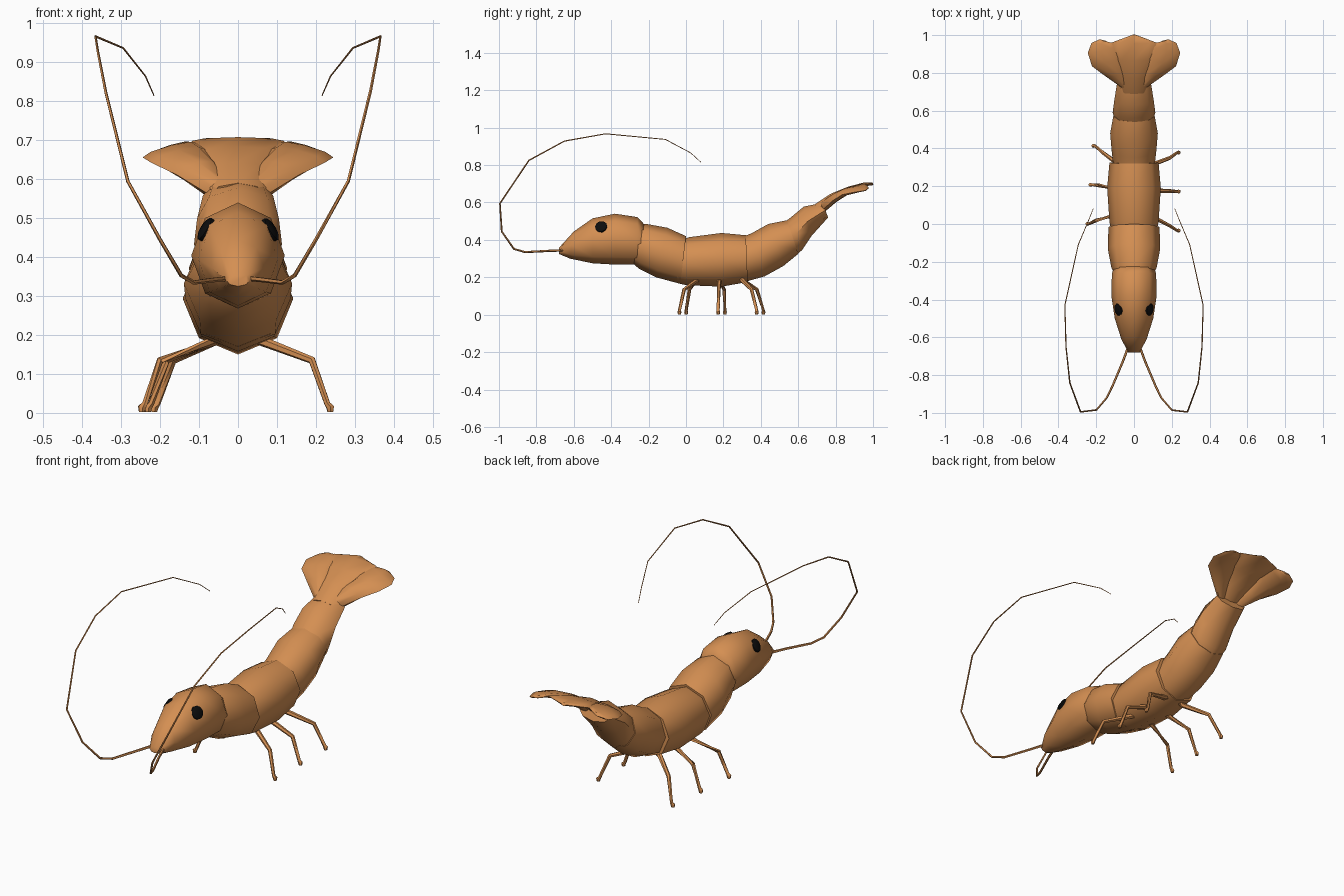
import bpy, bmesh, math
from mathutils import Vector as V

if "Cube" in bpy.data.objects:
    bpy.data.objects.remove(bpy.data.objects["Cube"])


def material(name, rgb):
    m = bpy.data.materials.new(name)
    m.diffuse_color = (*rgb, 1)
    m.use_nodes = True
    m.node_tree.nodes["Principled BSDF"].inputs["Base Color"].default_value = m.diffuse_color
    return m


SHELL = material("shell orange", (0.66, 0.275, 0.085))
BLACK = material("eye black", (0.004, 0.004, 0.004))


def skin(name, rings, mat=SHELL, angle=55):
    """Skin a list of equal rings into a closed mesh."""
    bm = bmesh.new()
    loops = [[bm.verts.new(p) for p in r] for r in rings]
    n = len(loops[0])
    for a, b in zip(loops, loops[1:]):
        for i in range(n):
            j = (i + 1) % n
            bm.faces.new((a[i], a[j], b[j], b[i]))
    bm.faces.new(loops[0])
    bm.faces.new(loops[-1])
    bmesh.ops.recalc_face_normals(bm, faces=bm.faces)
    me = bpy.data.meshes.new(name)
    bm.to_mesh(me)
    bm.free()
    me.materials.append(mat)
    ob = bpy.data.objects.new(name, me)
    bpy.context.collection.objects.link(ob)
    bpy.ops.object.select_all(action='DESELECT')
    ob.select_set(True)
    bpy.context.view_layer.objects.active = ob
    bpy.ops.object.shade_smooth_by_angle(angle=math.radians(angle))
    return ob


def oval(a, b, w, n=8):
    """Ring with one axis from a to b and the other half axis w."""
    a, b, w = V(a), V(b), V(w)
    c, h = (a + b) / 2, (a - b) / 2
    return [c + h * math.cos(t) + w * math.sin(t)
            for t in (2 * math.pi * i / n for i in range(n))]


def tube(name, pts, radii, n=5):
    pts = [V(p) for p in pts]
    rings = []
    for i, (p, r) in enumerate(zip(pts, radii)):
        d = (pts[min(i + 1, len(pts) - 1)] - pts[max(i - 1, 0)]).normalized()
        u = d.cross(V((0.8, 0.1, 0.6))).normalized()
        v = d.cross(u)
        rings.append(oval(p + u * r, p - u * r, v * r, n))
    return skin(name, rings)


# Body segments: each ring is top y, top z, bottom y, bottom z, half width
segments = {
    "head": [(-.68, .357, -.68, .325, .03), (-.60, .445, -.62, .30, .067),
             (-.50, .515, -.50, .275, .102), (-.38, .54, -.38, .268, .12),
             (-.26, .522, -.26, .268, .117), (-.22, .48, -.245, .27, .105)],
    "thorax": [(-.25, .485, -.28, .27, .104), (-.21, .485, -.25, .245, .12),
               (-.10, .465, -.16, .20, .139), (0, .42, -.03, .165, .135)],
    "belly": [(-.03, .40, -.05, .17, .12), (.02, .415, 0, .158, .13),
              (.19, .437, .19, .15, .142), (.32, .425, .33, .175, .13)],
    "rear_belly": [(.30, .415, .33, .18, .11), (.35, .435, .42, .205, .118),
                   (.44, .485, .52, .26, .126), (.54, .505, .60, .325, .11)],
    "tail_base": [(.52, .49, .58, .31, .10), (.56, .52, .62, .345, .113),
                  (.63, .578, .67, .42, .105), (.73, .598, .76, .52, .09)],
}
parts = {name: skin(name, [oval((0, ty, tz), (0, by, bz), (w, 0, 0))
                           for ty, tz, by, bz, w in rows])
         for name, rows in segments.items()}

# Tail fan, middle plate: y, z, half width, half thickness
skin("tail_plate", [oval((-w, y, z), (w, y, z), (0, -.4 * t, t))
                    for y, z, w, t in [(.70, .56, .07, .03), (.78, .62, .075, .025),
                                       (.87, .67, .095, .014), (.96, .698, .12, .01),
                                       (1.0, .70, .012, .007)]])

# Tail fan, side lobes: inner edge, outer edge, half thickness
lobe = [((.02, .72, .58), (.065, .725, .555), .025),
        ((.05, .80, .635), (.155, .785, .61), .022),
        ((.08, .88, .675), (.222, .835, .642), .017),
        ((.10, .94, .692), (.245, .905, .656), .013),
        ((.12, .96, .695), (.225, .958, .664), .009),
        ((.14, .965, .69), (.185, .977, .678), .006)]
for s, side in ((1, "right"), (-1, "left")):
    skin("tail_lobe_" + side,
         [oval((s * a[0], a[1], a[2]), (s * b[0], b[1], b[2]), (0, -.4 * t, t))
          for a, b, t in lobe])

    # Eyes: flattened discs lying on the head
    ok, hit, nrm, _ = parts["head"].closest_point_on_mesh(V((s * .15, -.465, .495)))
    nrm = V((s * .82, -.2, .5)).normalized()
    u = nrm.cross(V((0, 0, 1))).normalized()
    v = nrm.cross(u)
    skin("eye_" + side, [oval(hit + nrm * d + u * r, hit + nrm * d - u * r, v * r, 10)
                         for d, r in [(-.015, .032), (.004, .033), (.01, .022)]], BLACK)

    # Antennae sweeping forward, up and back
    path = [(.03, -.65, .345), (.06, -.73, .342), (.115, -.86, .335), (.145, -.92, .352),
            (.20, -.985, .445), (.283, -.995, .595), (.34, -.84, .825),
            (.36, -.65, .928), (.366, -.43, .967), (.295, -.11, .937),
            (.238, .025, .865), (.216, .08, .815)]
    tube("antenna_" + side, [(s * x, y, z) for x, y, z in path],
         [.007 - .0005 * i for i in range(len(path))])

# Legs: hip, knee and foot y on the right, with the left ones shifted slightly
for i, (hip, knee, foot) in enumerate([(.06, -.01, -.035), (.178, .175, .172),
                                       (.30, .35, .378)]):
    for s, side, dy, kx, fx in ((1, "right", 0, .19, .237),
                                (-1, "left", .036, .20 - .017 * i, .247 - .016 * i)):
        tube(f"leg_{i + 1}_{side}",
             [(s * .03, hip, .20), (s * .06, hip, .185), (s * kx, knee + dy * .8, .135),
              (s * (fx - .008), foot + dy, .024), (s * fx, foot + dy, .014),
              (s * fx, foot + dy, .002)],
             [.013, .013, .01, .008, .011, .008], 6)
